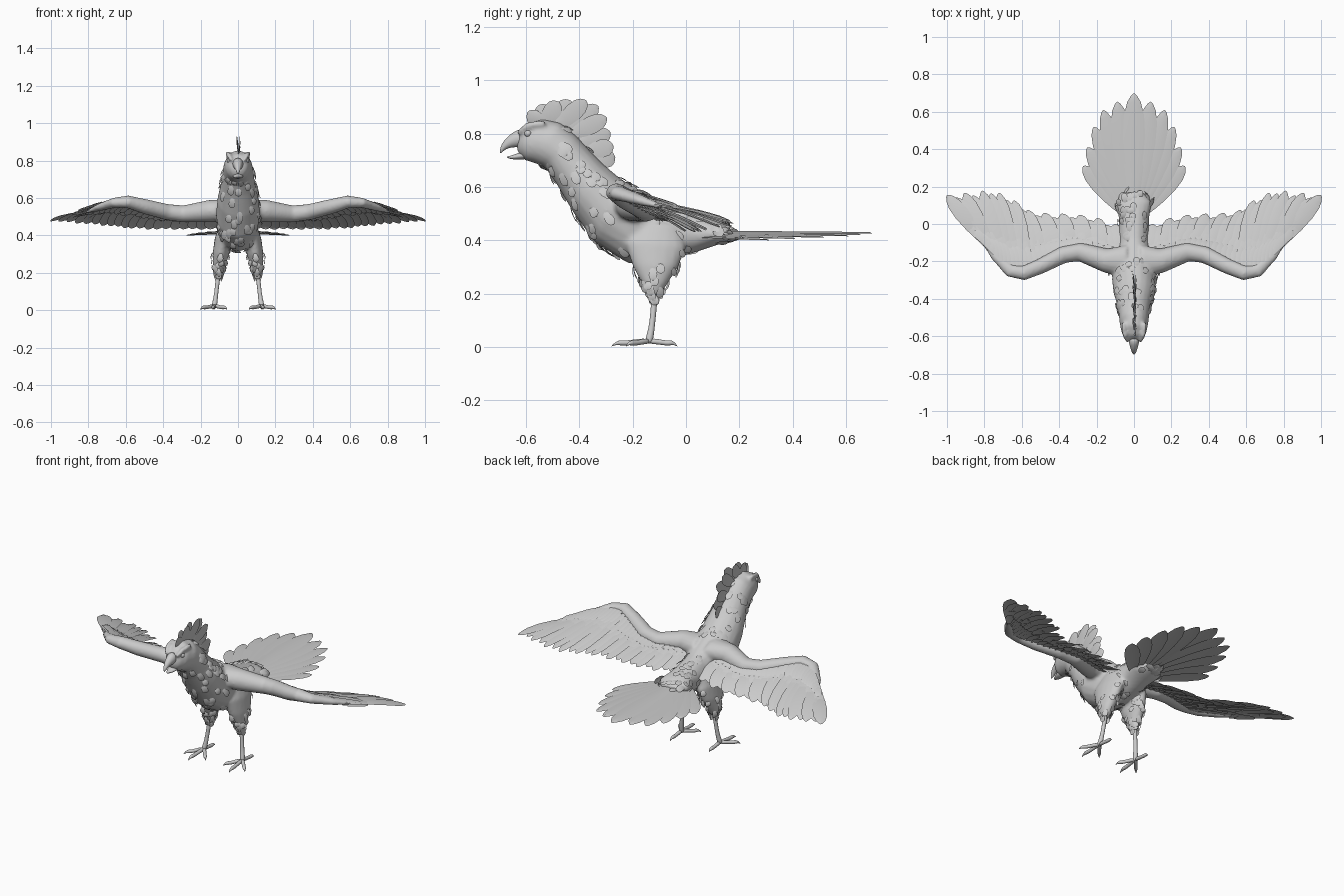
import bpy, bmesh, math, random
from mathutils import Vector as V

random.seed(4)
old = bpy.data.objects.get("Cube")
if old:
    bpy.data.objects.remove(old)

grey = bpy.data.materials.new("plain_grey")
grey.use_nodes = True
colour = (0.6, 0.6, 0.6, 1)
grey.diffuse_color = colour
grey.node_tree.nodes["Principled BSDF"].inputs["Base Color"].default_value = colour


def finish(bm, name, closed=True, mirror=False, subdivide=0):
    if closed:
        bmesh.ops.recalc_face_normals(bm, faces=bm.faces)
    mesh = bpy.data.meshes.new(name)
    bm.to_mesh(mesh)
    bm.free()
    mesh.materials.append(grey)
    mesh.shade_smooth()
    obj = bpy.data.objects.new(name, mesh)
    bpy.context.collection.objects.link(obj)
    if mirror:
        obj.modifiers.new("mirror", "MIRROR").use_mirror_merge = False
    if subdivide:
        obj.modifiers.new("smooth", "SUBSURF").levels = subdivide
        obj.modifiers["smooth"].render_levels = subdivide
    return obj


def loft(bm, rings, n=16):
    """Skin a closed tube over rings of (centre, first radius, second radius)."""
    loops = [[bm.verts.new(c + a * math.cos(k * math.tau / n) + b * math.sin(k * math.tau / n))
              for k in range(n)] for c, a, b in rings]
    for lo, hi in zip(loops, loops[1:]):
        for k in range(n):
            bm.faces.new((lo[k], lo[(k + 1) % n], hi[(k + 1) % n], hi[k]))
    bm.faces.new(loops[0])
    bm.faces.new(loops[-1])


def tube_rings(points, hint):
    """Rings across a path of (x, y, z, radius across, radius along the hint)."""
    rings = []
    for i, p in enumerate(points):
        t = V(points[min(i + 1, len(points) - 1)][:3]) - V(points[max(i - 1, 0)][:3])
        u = t.cross(hint).normalized()
        rings.append((V(p[:3]), u * p[3], u.cross(t).normalized() * p[4]))
    return rings


def along(points, t):
    """Point at fraction t of a list of points."""
    f = min(max(t, 0), 0.9999) * (len(points) - 1)
    i = int(f)
    return V(points[i]).lerp(V(points[i + 1]), f - i)


BLADE = ((0, .35), (.15, .6), (.35, .85), (.6, 1), (.8, .9), (.92, .6), (.98, .25))


def feather(bm, base, tip, width, normal, bend=0.0):
    """One thin leaf-shaped blade with a slightly raised quill."""
    d = tip - base
    side = d.cross(normal).normalized() * width
    up = side.cross(d).normalized()
    rows = []
    for s, w in BLADE:
        c = base + d * s + up * bend * math.sin(s * math.pi)
        rows.append([bm.verts.new(c + side * w * k + up * (1 - abs(k)) * width * .1) for k in (-1, 0, 1)])
    for a, b in zip(rows, rows[1:]):
        for k in (0, 1):
            bm.faces.new((a[k], a[k + 1], b[k + 1], b[k]))
    end = bm.verts.new(tip)
    for k in (0, 1):
        bm.faces.new((rows[-1][k], rows[-1][k + 1], end))


def tufts(bm, rings, count, size, flip=1, lift=.012):
    """Scatter small plumage scales over the rings."""
    for _ in range(count):
        i = random.randrange(len(rings) - 1)
        f, ang = random.random(), random.uniform(0, math.tau)
        c, a, b = (p.lerp(q, f) for p, q in zip(rings[i], rings[i + 1]))
        out = a * math.cos(ang) + b * math.sin(ang)
        normal = (a.normalized() * math.cos(ang) / a.length + b.normalized() * math.sin(ang) / b.length).normalized()
        ahead = [r[0] + r[1] * math.cos(ang) + r[2] * math.sin(ang) for r in (rings[i], rings[i + 1])]
        d = (ahead[1] - ahead[0]).normalized() * flip * size * random.uniform(.7, 1.2)
        p = c + out - normal * .004
        feather(bm, p, p + d + normal * lift, size * .36, normal, .004)


# Trunk, neck and head: top y, z / bottom y, z / half width
TRUNK = ((.17, .445, .165, .40, .05), (.12, .472, .11, .38, .095), (.03, .50, .02, .35, .08),
         (-.08, .535, -.10, .315, .085), (-.18, .59, -.22, .315, .105), (-.25, .635, -.34, .39, .118),
         (-.31, .685, -.42, .50, .11), (-.36, .735, -.485, .61, .092), (-.41, .79, -.53, .675, .083),
         (-.47, .84, -.57, .69, .078), (-.54, .855, -.605, .70, .068), (-.595, .835, -.625, .72, .05),
         (-.625, .80, -.635, .745, .025))
trunk = []
for ty, tz, by, bz, w in TRUNK:
    top, bottom = V((0, ty, tz)), V((0, by, bz))
    trunk.append(((top + bottom) / 2, (top - bottom) / 2, V((w, 0, 0))))

# Wing arm and thigh on the +x side
ARM = ((.04, -.20, .535, .09, .06), (.15, -.195, .53, .065, .06), (.29, -.15, .515, .05, .046),
       (.38, -.165, .525, .046, .043), (.5, -.225, .555, .042, .04), (.59, -.262, .58, .04, .034),
       (.66, -.25, .575, .036, .027), (.74, -.17, .55, .028, .02), (.81, -.09, .525, .01, .008))
THIGH = ((.065, -.10, .46, .08, .03), (.08, -.115, .38, .115, .045), (.092, -.115, .30, .085, .044),
         (.1, -.118, .24, .05, .034), (.103, -.118, .19, .02, .018))


def flipped(points, sx):
    return [(p[0] * sx, *p[1:]) for p in points]


# One blended skin for the trunk, arms, thighs and brows
bm = bmesh.new()
loft(bm, trunk, 20)
for sx in (1, -1):
    loft(bm, tube_rings(flipped(ARM, sx), V((0, 0, 1))))
    loft(bm, tube_rings(flipped(THIGH, sx), V((1, 0, 0))))
    brow = ((.035, -.635, .80, .008, .008), (.05, -.59, .832, .014, .014), (.058, -.53, .838, .012, .012))
    loft(bm, tube_rings(flipped(brow, sx), V((0, 0, 1))), 8)
body = finish(bm, "body")
remesh = body.modifiers.new("blend", "REMESH")
remesh.mode, remesh.voxel_size, remesh.use_smooth_shade = "VOXEL", .009, True
soft = body.modifiers.new("soften", "SMOOTH")
soft.factor, soft.iterations = .5, 5

# Plumage scales over the skin
bm = bmesh.new()
tufts(bm, trunk[:10], 150, .05, -1)
finish(bm, "body_plumage", closed=False)
bm = bmesh.new()
tufts(bm, tube_rings(THIGH, V((1, 0, 0)))[1:], 45, .045)
finish(bm, "thigh_plumage", closed=False, mirror=True)

# Beak halves
bm = bmesh.new()
loft(bm, tube_rings(((0, -.60, .785, .042, .036), (0, -.64, .778, .030, .026), (0, -.672, .762, .018, .017),
                     (0, -.69, .742, .009, .009), (0, -.696, .726, .002, .002)), V((1, 0, 0))))
finish(bm, "upper_beak", subdivide=1)
bm = bmesh.new()
loft(bm, tube_rings(((0, -.59, .722, .020, .034), (0, -.63, .714, .012, .024), (0, -.655, .71, .007, .014),
                     (0, -.673, .712, .002, .003)), V((1, 0, 0))))
finish(bm, "lower_beak", subdivide=1)

# Eyes
bm = bmesh.new()
bmesh.ops.create_uvsphere(bm, u_segments=16, v_segments=10, radius=.014)
bmesh.ops.translate(bm, verts=bm.verts, vec=(.046, -.592, .80))
finish(bm, "eyes", mirror=True)

# Crest: a flat fan along the midline
CREST_BASE = [(0, -.58, .83), (0, -.52, .83), (0, -.44, .79), (0, -.35, .70)]
CREST_TIP = [(0, -.555, .885), (0, -.50, .918), (0, -.43, .922), (0, -.345, .925),
             (0, -.297, .86), (0, -.275, .775), (0, -.265, .71)]
bm = bmesh.new()
for i in range(10):
    t = i / 9
    splay = V(((-1) ** i * .008, 0, 0))
    feather(bm, along(CREST_BASE, t), along(CREST_TIP, t) + splay, .034, V((1, 0, 0)), .004)
finish(bm, "crest", closed=False)

# Tail fan
UP = V((0, 0, 1))
TAIL = ((0, .70, .425, .06), (.09, .655, .42, .055), (.165, .61, .415, .05), (.215, .52, .41, .048),
        (.25, .41, .405, .046), (.272, .31, .40, .044))
bm = bmesh.new()
for i, (x, y, z, w) in enumerate(TAIL):
    for sx in (1, -1) if x else (1,):
        feather(bm, V((sx * i * .012, .10 - i * .008, .43 - i * .004)), V((sx * x, y, z)), w, UP)
finish(bm, "tail_feathers", closed=False)

# Wing feathers: flight row from hand to shoulder, then covert rows above and below
ROOT = [(.80, -.10, .525), (.74, -.17, .55), (.66, -.24, .565), (.58, -.24, .565), (.48, -.2, .54),
        (.38, -.15, .515), (.28, -.13, .505), (.18, -.16, .51), (.09, -.18, .51)]
TIP = [(1.0, .155, .475), (.885, .17, .465), (.765, .185, .455), (.66, .14, .445), (.57, .075, .435),
       (.46, .055, .43), (.34, .055, .43), (.22, .04, .43), (.10, .0, .43)]
bm = bmesh.new()
for i in range(21):
    t = i / 20
    feather(bm, along(ROOT, t), along(TIP, t) + V((0, -.02 * (i % 2), .002 * (i % 3))), .04, UP, .012)
for reach, width, lift, count in ((.5, .03, .012, 24), (.3, .022, .026, 30), (.36, .024, -.014, 26)):
    for i in range(count):
        t = (i + .3) / count
        a, b = along(ROOT, t), along(TIP, t)
        start = a + V((0, 0, lift))
        feather(bm, start, a.lerp(b, reach * random.uniform(.85, 1.1)) + V((0, 0, lift * .6)), width, UP, .004)
finish(bm, "wing_feathers", closed=False, mirror=True)

# Shanks, toes and claws
bm = bmesh.new()
loft(bm, tube_rings(((.102, -.116, .215, .014, .014), (.112, -.122, .13, .011, .011), (.12, -.13, .06, .012, .012),
                     (.126, -.138, .03, .016, .016), (.127, -.14, .012, .012, .012)), V((1, 0, 0))), 10)
ankle = V((.127, -.138, .022))
for tip in ((.135, -.28, .004), (.203, -.225, .003), (.057, -.225, .003), (.128, -.032, .004)):
    tip = V(tip)
    path = []
    for s, h, r in ((0, 0, .012), (.3, .004, .011), (.6, .003, .010), (.75, .008, .012), (.88, .008, .006), (1, 0, .001)):
        p = ankle.lerp(tip, s)
        path.append((p.x, p.y, max(p.z + h, r), r, r))
    path[-1] = (*tip.xy, .002, .001, .001)
    loft(bm, tube_rings(path, UP), 8)
finish(bm, "legs", mirror=True, subdivide=1)
